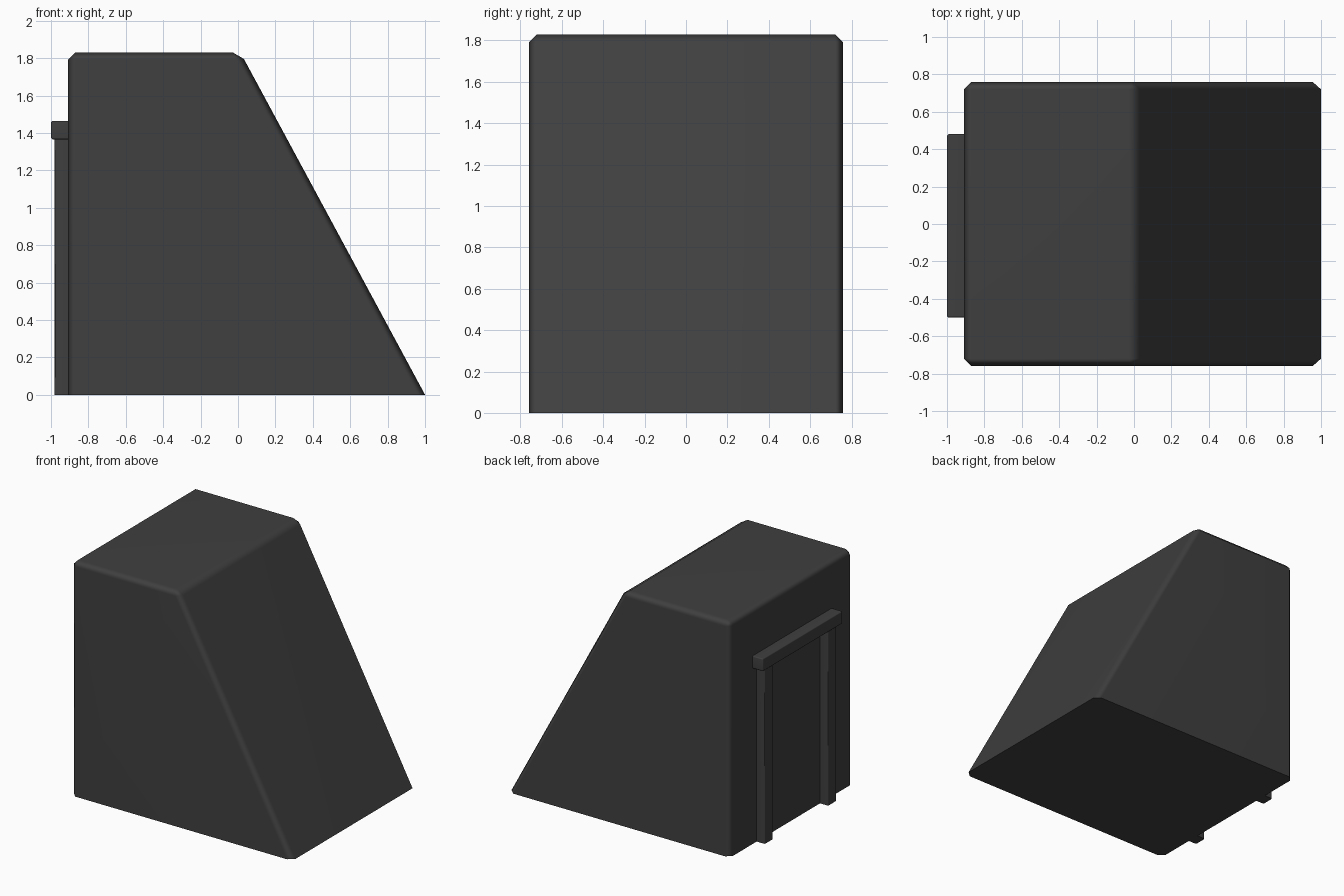
import bpy, bmesh

cube = bpy.data.objects.get("Cube")
if cube:
    bpy.data.objects.remove(cube, do_unlink=True)

# Single dark grey material
grey = bpy.data.materials.new("dark_grey")
grey.use_nodes = True
colour = (0.05, 0.05, 0.05, 1)
grey.diffuse_color = colour
bsdf = next(n for n in grey.node_tree.nodes if n.type == 'BSDF_PRINCIPLED')
bsdf.inputs["Base Color"].default_value = colour


def prism(name, profile, y0, y1, bevel):
    """Extrude an x-z profile along y and chamfer every edge off the ground."""
    bm = bmesh.new()
    face = bm.faces.new([bm.verts.new((x, y0, z)) for x, z in profile])
    ext = bmesh.ops.extrude_face_region(bm, geom=[face])
    verts = [v for v in ext["geom"] if isinstance(v, bmesh.types.BMVert)]
    bmesh.ops.translate(bm, verts=verts, vec=(0, y1 - y0, 0))
    bmesh.ops.recalc_face_normals(bm, faces=bm.faces)
    edges = [e for e in bm.edges if max(v.co.z for v in e.verts) > 0.001]
    bmesh.ops.bevel(bm, geom=edges, offset=bevel, segments=1,
                    profile=0.5, affect='EDGES')
    bmesh.ops.recalc_face_normals(bm, faces=bm.faces)
    mesh = bpy.data.meshes.new(name)
    bm.to_mesh(mesh)
    bm.free()
    mesh.materials.append(grey)
    obj = bpy.data.objects.new(name, mesh)
    bpy.context.collection.objects.link(obj)
    # Soft chamfers, flat main faces
    bpy.ops.object.select_all(action='DESELECT')
    obj.select_set(True)
    bpy.context.view_layer.objects.active = obj
    bpy.ops.object.shade_smooth_by_angle(angle=1.05)
    weighted = obj.modifiers.new("weighted_normals", 'WEIGHTED_NORMAL')
    weighted.keep_sharp = True
    return obj


def box(name, x0, x1, y0, y1, z0, z1, bevel):
    return prism(name, [(x0, z0), (x1, z0), (x1, z1), (x0, z1)], y0, y1, bevel)


# Wedge body with one sloping side
prism("wedge_body", [(-0.91, 0), (1, 0), (0.013, 1.83), (-0.91, 1.83)],
      -0.76, 0.76, 0.04)

# Door frame on the upright side: two posts and a lintel
for side, y in (("back", 0.38), ("front", -0.40)):
    box(side + "_door_post", -0.98, -0.90, y - 0.05, y + 0.05, 0, 1.37, 0.006)
box("door_lintel", -1.0, -0.90, -0.50, 0.48, 1.365, 1.465, 0.008)
